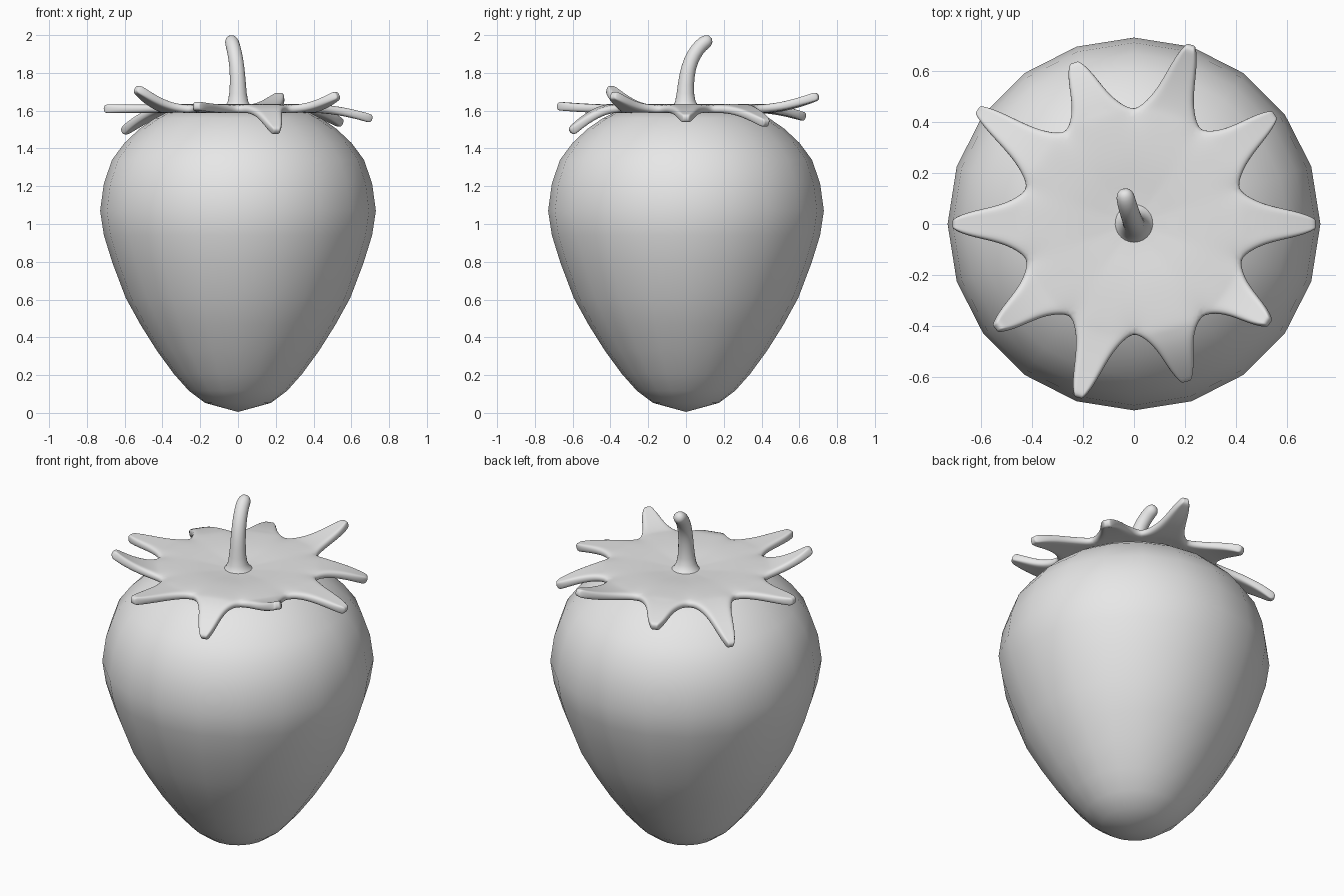
import bpy, bmesh, math
from mathutils import Vector

if "Cube" in bpy.data.objects:
    bpy.data.objects.remove(bpy.data.objects["Cube"])

grey = bpy.data.materials.new("plain grey")
grey.diffuse_color = (0.8, 0.8, 0.8, 1)
grey.use_nodes = True
grey.node_tree.nodes["Principled BSDF"].inputs["Base Color"].default_value = grey.diffuse_color


def finish(name, bm, subdiv=0, thickness=0):
    bmesh.ops.recalc_face_normals(bm, faces=bm.faces)
    for f in bm.faces:
        f.smooth = True
    me = bpy.data.meshes.new(name)
    bm.to_mesh(me)
    bm.free()
    me.materials.append(grey)
    ob = bpy.data.objects.new(name, me)
    bpy.context.collection.objects.link(ob)
    if thickness:
        m = ob.modifiers.new("thickness", 'SOLIDIFY')
        m.thickness, m.offset = thickness, 0
    if subdiv:
        m = ob.modifiers.new("rounding", 'SUBSURF')
        m.levels = m.render_levels = subdiv
    return ob


def loft(name, path, radii, sides, subdiv=0):
    """Round tube through the path points, closed to a point at both ends."""
    bm = bmesh.new()
    pts = [Vector(p) for p in path]
    rings = []
    for i, (p, r) in enumerate(zip(pts, radii)):
        if r == 0:
            rings.append([bm.verts.new(p)] * sides)
            continue
        axis = (pts[min(i + 1, len(pts) - 1)] - pts[max(i - 1, 0)]).normalized()
        u = Vector((0, 1, 0)).cross(axis).normalized()
        v = axis.cross(u)
        angles = [2 * math.pi * k / sides for k in range(sides)]
        rings.append([bm.verts.new(p + r * (math.cos(a) * u + math.sin(a) * v)) for a in angles])
    for a, b in zip(rings, rings[1:]):
        for k in range(sides):
            n = (k + 1) % sides
            quad = list(dict.fromkeys([a[k], a[n], b[n], b[k]]))
            if len(quad) > 2:
                bm.faces.new(quad)
    return finish(name, bm, subdiv)


# Fruit body: 20-sided lathe of (radius, height)
profile = [(0, .005), (.175, .053), (.26, .117), (.34, .207), (.43, .33), (.515, .465),
           (.595, .61), (.665, .795), (.71, .94), (.73, 1.07), (.71, 1.215), (.667, 1.34),
           (.6, 1.43), (.52, 1.505), (.44, 1.56), (.38, 1.59), (0, 1.59)]
loft("fruit_body", [(0, 0, z) for r, z in profile], [r for r, z in profile], 20)

# Stem: flared foot, bent towards the back
stem = [(0, 0, 1.57), (0, 0, 1.585), (0, 0, 1.605), (0, -.005, 1.64), (0, -.002, 1.74), (-.005, .012, 1.83),
        (-.016, .042, 1.90), (-.028, .08, 1.948), (-.034, .108, 1.967), (-.038, .128, 1.978), (-.04, .14, 1.982)]
loft("stem", stem, [0, .13, .085, .052, .044, .041, .04, .039, .038, .028, 0], 12, 1)

# Leafy cap: sepal tips and the valley that follows each, anticlockwise
tips = [(.70, 0, 1.555), (.54, .42, 1.53), (.22, .69, 1.68), (-.23, .62, 1.565), (-.60, .44, 1.485),
        (-.70, 0, 1.61), (-.53, -.40, 1.72), (-.215, -.67, 1.625), (.20, -.60, 1.485), (.52, -.38, 1.685)]
valleys = [(.41, .14), (.26, .37), (0, .45), (-.27, .36), (-.42, .14),
           (-.42, -.14), (-.25, -.36), (0, -.43), (.27, -.36), (.42, -.14)]
LEVEL = 1.61
COLS = 4
bm = bmesh.new()
corners = [bm.verts.new((x, y, LEVEL - .005)) for x, y in valleys]
rim = []
for i, tip in enumerate(tips):
    a, b = corners[i - 1], corners[i]
    base, half = (a.co + b.co) / 2, (b.co - a.co) / 2
    outward = Vector((tip[0], tip[1], 0)).normalized()
    row = [a]
    for k in range(1, COLS):
        u = 2 * k / COLS - 1
        row.append(bm.verts.new(base + u * half + Vector((0, 0, .008))))
    row.append(b)
    rim += row[:-1]
    # Rows of each sepal narrow towards a rounded tip
    reach = Vector(tip) + outward * .012 - base
    for s, w in [(.1, .80), (.28, .60), (.5, .47), (.72, .37), (.9, .25), (1, .12)]:
        new = []
        for k in range(COLS + 1):
            u = 2 * k / COLS - 1
            p = base + u * w * half + Vector((reach.x, reach.y, 0)) * s
            p.z = LEVEL + (tip[2] - LEVEL) * s ** 1.7
            new.append(bm.verts.new(p))
        for k in range(COLS):
            bm.faces.new((row[k], row[k + 1], new[k + 1], new[k]))
        row = new
# Disc inside the sepals, dipping slightly at the stem
ring = rim
for scale, z in [(.8, 1.613), (.55, 1.61), (.3, 1.598), (.12, 1.592)]:
    inner = [bm.verts.new((v.co.x * scale, v.co.y * scale, z)) for v in rim]
    for k in range(len(rim)):
        n = (k + 1) % len(rim)
        bm.faces.new((ring[k], ring[n], inner[n], inner[k]))
    ring = inner
bm.faces.new(ring)
finish("leafy_cap", bm, 2, .045)
